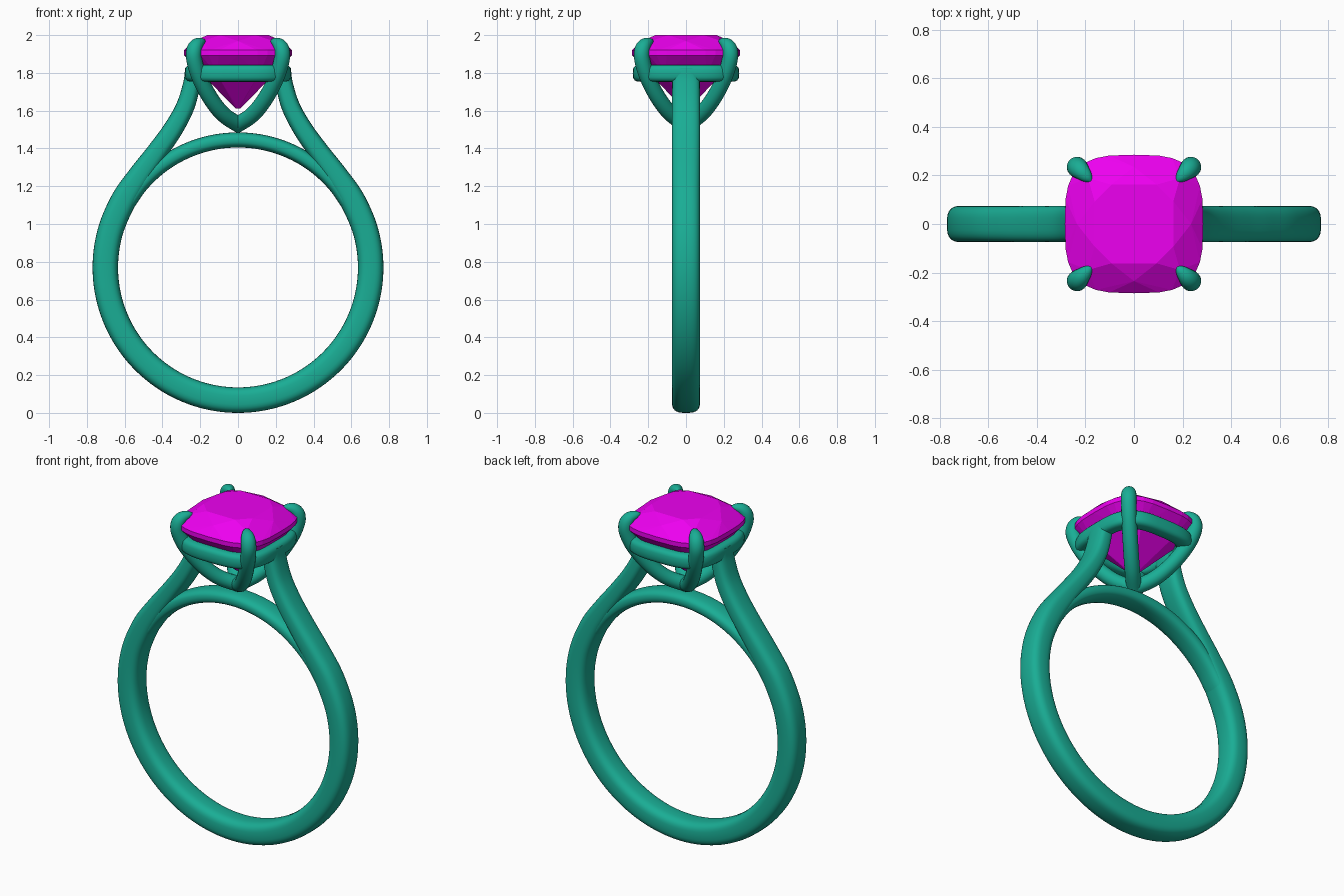
import bpy, bmesh
from math import sin, cos, pi, radians, copysign
from mathutils import Vector

if "Cube" in bpy.data.objects:
    bpy.data.objects.remove(bpy.data.objects["Cube"])


def material(name, rgb):
    m = bpy.data.materials.new(name)
    m.diffuse_color = (*rgb, 1)
    m.use_nodes = True
    m.node_tree.nodes["Principled BSDF"].inputs["Base Color"].default_value = m.diffuse_color
    return m


METAL = material("metal", (0.01, 0.42, 0.30))
GEM = material("gem", (0.85, 0.0, 0.87))


def make_object(name, bm, mat, smooth=True):
    bmesh.ops.recalc_face_normals(bm, faces=bm.faces)
    mesh = bpy.data.meshes.new(name)
    bm.to_mesh(mesh)
    bm.free()
    ob = bpy.data.objects.new(name, mesh)
    bpy.context.collection.objects.link(ob)
    mesh.materials.append(mat)
    if smooth:
        bpy.ops.object.select_all(action='DESELECT')
        ob.select_set(True)
        bpy.context.view_layer.objects.active = ob
        bpy.ops.object.shade_smooth_by_angle(angle=radians(40))
    return ob


def superellipse(a, b, n, count, phase=0.0):
    pts = []
    for i in range(count):
        t = 2 * pi * (i + phase) / count
        c, s = cos(t), sin(t)
        pts.append((a * copysign(abs(c) ** (2 / n), c), b * copysign(abs(s) ** (2 / n), s)))
    return pts


def smooth_path(points, steps=6):
    # Catmull-Rom through (x, z, half thickness, half width)
    p = [Vector(q) for q in points]
    p = [2 * p[0] - p[1]] + p + [2 * p[-1] - p[-2]]
    out = []
    for a, b, c, d in zip(p, p[1:], p[2:], p[3:]):
        for k in range(steps):
            t = k / steps
            out.append(0.5 * (2 * b + (c - a) * t + (2 * a - 5 * b + 4 * c - d) * t * t
                              + (3 * b - a - 3 * c + d) * t ** 3))
    return out + [p[-2]]


def skin(bm, rings, closed=False):
    n = len(rings[0])
    pairs = list(zip(rings, rings[1:])) + ([(rings[-1], rings[0])] if closed else [])
    for r, s in pairs:
        for i in range(n):
            bm.faces.new((r[i], r[(i + 1) % n], s[(i + 1) % n], s[i]))
    if not closed:
        bm.faces.new(rings[0])
        bm.faces.new(rings[-1])


def sweep(name, points, n=2.0, count=24, steps=6):
    # sweep a rounded section along a path in the xz plane
    path = smooth_path(points, steps)
    bm = bmesh.new()
    rings = []
    for i, q in enumerate(path):
        a, b = path[max(i - 1, 0)], path[min(i + 1, len(path) - 1)]
        tx, tz = b[0] - a[0], b[1] - a[1]
        ln = (tx * tx + tz * tz) ** 0.5
        nx, nz = tz / ln, -tx / ln
        rings.append([bm.verts.new((q[0] + u * nx, v, q[1] + u * nz))
                      for u, v in superellipse(q[2], q[3], n, count)])
    skin(bm, rings)
    return make_object(name, bm, METAL)


# band with two shoulders rising to the setting
CZ = 0.77
shoulder = [(0.235, 1.82, 0.045, 0.073), (0.245, 1.74, 0.046, 0.073), (0.28, 1.62, 0.049, 0.074),
            (0.345, 1.50, 0.052, 0.075), (0.43, 1.38, 0.055, 0.075), (0.522, 1.255, 0.061, 0.075)]
arc = [(0.7025 * cos(radians(a)), CZ + 0.7025 * sin(radians(a)), 0.0675, 0.075)
       for a in range(30, -211, -15)]
left = [(-x, z, t, w) for x, z, t, w in reversed(shoulder)]
sweep("band", shoulder + arc + left, n=3.0, count=32)

# thin bridge closing the finger hole under the stone
bridge = [(0.675 * sin(radians(a)), CZ + 0.675 * cos(radians(a)), 0.04, 0.068)
          for a in range(-60, 61, 10)]
sweep("bridge", bridge, n=2.6)

# four claws curving from the base over the stone corners
claw = [(-0.01, 1.523, 0.042, 0.042), (0.11, 1.58, 0.042, 0.042), (0.21, 1.67, 0.042, 0.042),
        (0.29, 1.78, 0.042, 0.042), (0.328, 1.87, 0.042, 0.042), (0.328, 1.92, 0.041, 0.042),
        (0.308, 1.95, 0.034, 0.037), (0.275, 1.964, 0.022, 0.025), (0.25, 1.966, 0.008, 0.009)]
for k in range(4):
    ob = sweep(f"claw_{k + 1}", claw, count=20)
    ob.rotation_euler[2] = radians(45 + 90 * k)

# cushion-shaped gallery rail under the stone
bm = bmesh.new()
rings = []
for u, v in superellipse(0.042, 0.045, 3.0, 20):
    r = 0.24 + u
    rings.append([bm.verts.new((x, y, 1.798 + v)) for x, y in superellipse(r, r, 3.2, 64)])
skin(bm, rings, closed=True)
make_object("gallery_rail", bm, METAL)

# faceted cushion-cut stone: hull of the table, crown, girdle, pavilion and culet
bm = bmesh.new()
for r, z, count, phase in ((0.17, 2.0, 8, 0.5), (0.235, 1.968, 8, 0), (0.285, 1.92, 32, 0),
                           (0.285, 1.893, 32, 0), (0.20, 1.792, 8, 0.5), (0.012, 1.612, 8, 0)):
    for x, y in superellipse(r, r, 3.2, count, phase):
        bm.verts.new((x, y, z))
hull = bmesh.ops.convex_hull(bm, input=bm.verts)
loose = [v for v in bm.verts if not v.link_faces]
bmesh.ops.delete(bm, geom=loose, context='VERTS')
bmesh.ops.dissolve_limit(bm, angle_limit=radians(1), verts=bm.verts, edges=bm.edges)
make_object("stone", bm, GEM, smooth=False)
